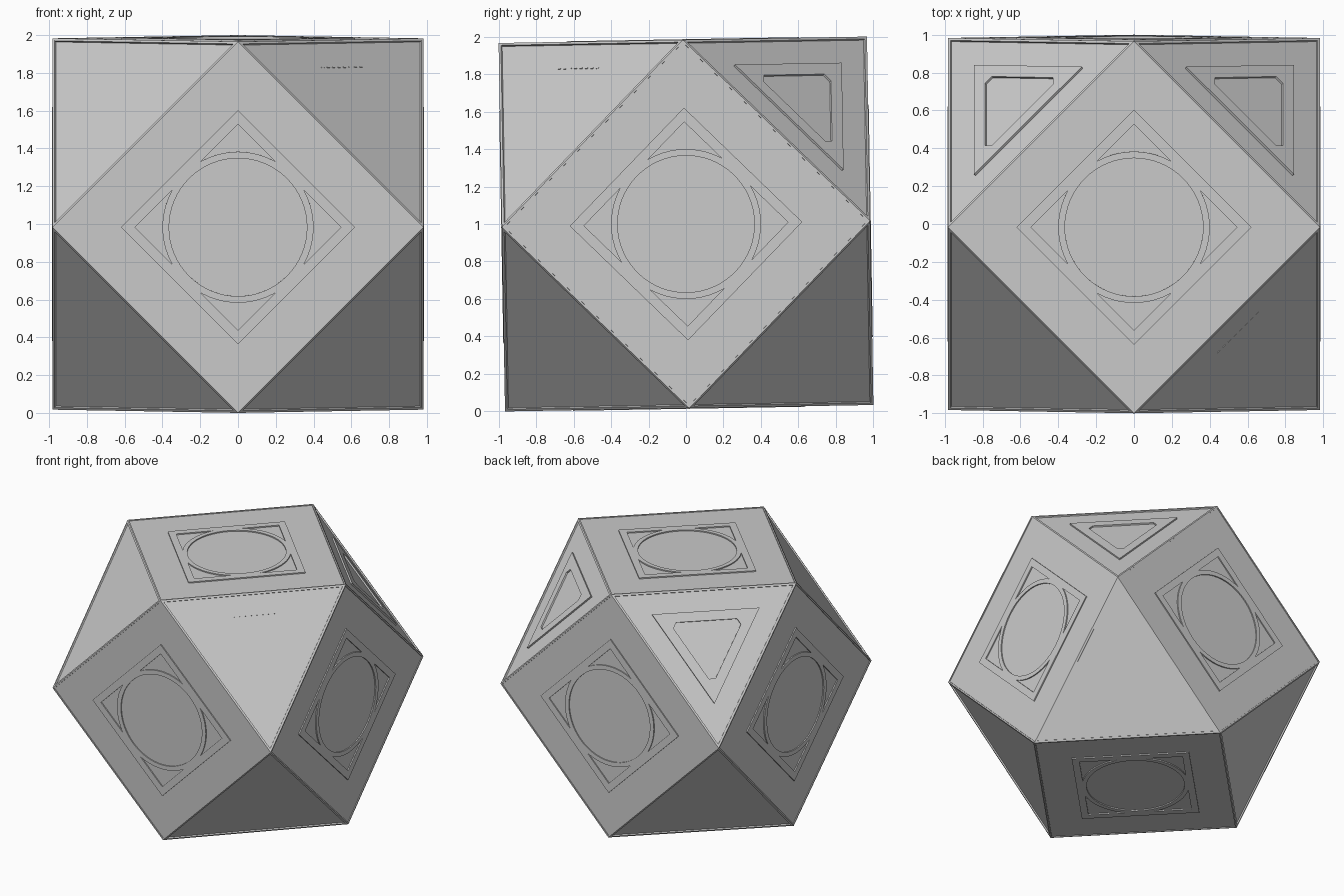
import bpy, bmesh, math
from mathutils import Vector, Matrix

if "Cube" in bpy.data.objects:
    bpy.data.objects.remove(bpy.data.objects["Cube"])

A = 0.983                       # half width of the solid
TILT = Matrix.Translation((0, 0, 1)) @ Matrix.Rotation(math.radians(1.0), 4, 'X')

grey = bpy.data.materials.new("plain_grey")
grey.diffuse_color = (0.6, 0.6, 0.6, 1)
grey.use_nodes = True
grey.node_tree.nodes["Principled BSDF"].inputs["Base Color"].default_value = grey.diffuse_color


def finish(bm, name):
    bmesh.ops.recalc_face_normals(bm, faces=bm.faces[:])
    bm.transform(TILT)
    mesh = bpy.data.meshes.new(name)
    bm.to_mesh(mesh)
    bm.free()
    mesh.materials.append(grey)
    ob = bpy.data.objects.new(name, mesh)
    bpy.context.collection.objects.link(ob)
    return ob


def ring(bm, outer, inner, n, low, high):
    """Flat band between two loops of equal length, standing off a face."""
    loops = [[bm.verts.new(p + n * h) for p in pts]
             for pts, h in ((outer, low), (outer, high), (inner, high), (inner, low))]
    k = len(outer)
    for a, b in zip(loops, loops[1:] + loops[:1]):
        for i in range(k):
            j = (i + 1) % k
            bm.faces.new((a[i], a[j], b[j], b[i]))


def scaled(c, vs, s):
    return [c + (v - c) * s for v in vs]


def cut_corners(vs, t):
    out = []
    for i, v in enumerate(vs):
        out += [v.lerp(vs[i - 1], t), v.lerp(vs[(i + 1) % len(vs)], t)]
    return out


# Cuboctahedron built as the hull of its twelve corners
body = bmesh.new()
for s in (-A, A):
    for t in (-A, A):
        for p in ((s, t, 0), (s, 0, t), (0, s, t)):
            body.verts.new(p)
bmesh.ops.convex_hull(body, input=body.verts[:])
bmesh.ops.dissolve_limit(body, angle_limit=0.02, verts=body.verts[:], edges=body.edges[:])
bmesh.ops.recalc_face_normals(body, faces=body.faces[:])
body.normal_update()
sides = [([v.co.copy() for v in f.verts], f.calc_center_median(), f.normal.copy())
         for f in body.faces]

# Raised rims with sunken panels on every face
tris = [f for f in body.faces if len(f.verts) == 3]
quads = [f for f in body.faces if len(f.verts) == 4]
for faces, width, depth in ((tris, 0.03, -0.011), (quads, 0.014, -0.006)):
    bmesh.ops.inset_individual(body, faces=faces, thickness=width, depth=0)
    bmesh.ops.inset_individual(body, faces=faces, thickness=0.0005, depth=depth)
finish(body, "faceted_body")

# Raised square frames, round rings and triangular frames
squares, rounds, triangles = bmesh.new(), bmesh.new(), bmesh.new()
for vs, c, n in sides:
    if len(vs) == 4:
        ring(squares, scaled(c, vs, 0.631), scaled(c, vs, 0.554), n, -0.008, 0.003)
        u = (vs[0] - c).normalized()
        w = n.cross(u)
        dirs = [u * math.cos(a) + w * math.sin(a)
                for a in (math.tau * i / 64 for i in range(64))]
        ring(rounds, [c + d * 0.40 for d in dirs], [c + d * 0.365 for d in dirs],
             n, -0.008, 0.003)
    elif n.y > 0 and n.z > 0:
        ring(triangles, cut_corners(scaled(c, vs, 0.58), 0.004),
             cut_corners(scaled(c, vs, 0.40), 0.09), n, -0.013, 0.001)
finish(squares, "square_frames")
ob = finish(rounds, "round_rings")
finish(triangles, "triangle_frames")

# Smooth only the curved walls of the rings
bpy.context.view_layer.objects.active = ob
ob.select_set(True)
bpy.ops.object.shade_smooth_by_angle(angle=math.radians(30))

# Row of tiny dashes on the front right triangle
dashes = bmesh.new()
n = Vector((1, -1, 1)).normalized()
u = Vector((1, 1, 0)).normalized()
w = n.cross(u)
rot = Matrix((u, w, n)).transposed().to_4x4()
mid = Vector((0.55, -0.56, 0.84))
mid += n * (2 * A / math.sqrt(3) - 0.010 - mid.dot(n))
for i in range(8):
    pos = mid + u * (i - 3.5) * 0.041
    bmesh.ops.create_cube(dashes, size=1, matrix=Matrix.Translation(pos) @ rot
                          @ Matrix.Diagonal((0.018, 0.006, 0.006, 1)))
finish(dashes, "row_of_dashes")
